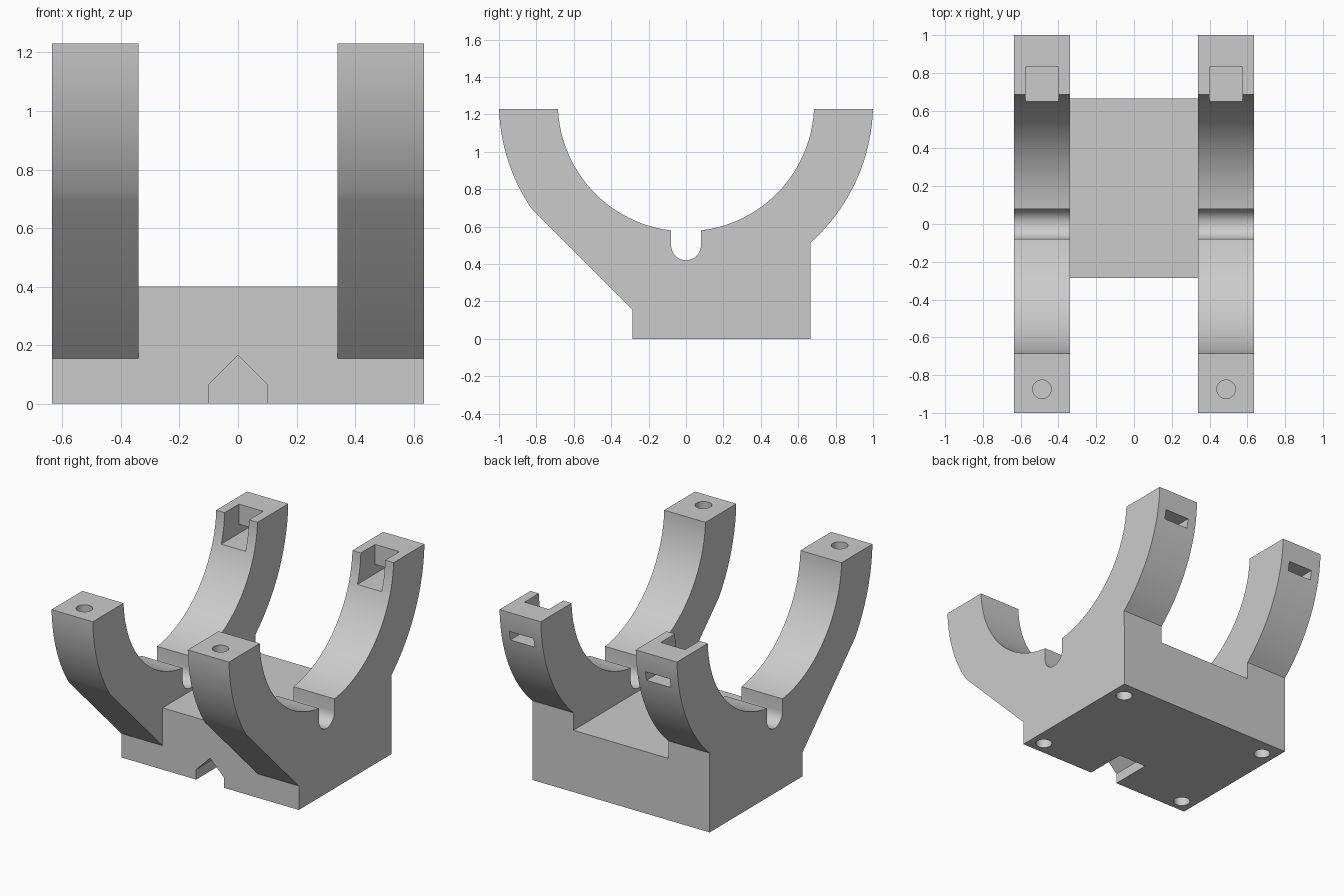
import bpy, bmesh
from math import sin, cos, pi, atan2, sqrt

if "Cube" in bpy.data.objects:
    bpy.data.objects.remove(bpy.data.objects["Cube"], do_unlink=True)

grey = bpy.data.materials.new("plain grey")
grey.use_nodes = True
colour = (0.6, 0.6, 0.6, 1)
grey.diffuse_color = colour
grey.node_tree.nodes["Principled BSDF"].inputs["Base Color"].default_value = colour

TOP, AXIS_Z, R_IN, R_OUT = 1.23, 1.26, 0.685, 1.0
ARM_IN, ARM_OUT = 0.34, 0.635
ARM_MID = (ARM_IN + ARM_OUT) / 2
FRONT, BACK = -0.285, 0.665


def arc(cx, cy, r, a, b, n):
    """Points on an arc from angle a to angle b."""
    return [(cx + r * cos(a + (b - a) * i / n), cy + r * sin(a + (b - a) * i / n))
            for i in range(n + 1)]


def prism(name, profile, axis, lo, hi):
    """Extrude a closed 2D profile along x, y or z."""
    place = {"x": lambda u, v, t: (t, u, v),
             "y": lambda u, v, t: (u, t, v),
             "z": lambda u, v, t: (u, v, t)}[axis]
    bm = bmesh.new()
    ends = [[bm.verts.new(place(u, v, t)) for u, v in profile] for t in (lo, hi)]
    for end in ends:
        bm.faces.new(end)
    n = len(profile)
    for i in range(n):
        j = (i + 1) % n
        bm.faces.new((ends[0][i], ends[0][j], ends[1][j], ends[1][i]))
    bmesh.ops.recalc_face_normals(bm, faces=bm.faces)
    mesh = bpy.data.meshes.new(name)
    bm.to_mesh(mesh)
    bm.free()
    mesh.materials.append(grey)
    obj = bpy.data.objects.new(name, mesh)
    bpy.context.collection.objects.link(obj)
    return obj


def combine(body, other, operation):
    """Apply an exact boolean and discard the second solid."""
    mod = body.modifiers.new("combine", "BOOLEAN")
    mod.operation, mod.solver, mod.object = operation, "EXACT", other
    bpy.context.view_layer.objects.active = body
    bpy.ops.object.modifier_apply(modifier=mod.name)
    bpy.data.objects.remove(other, do_unlink=True)


# Side profile of a cradle arm: base, outer arcs, inner arc and round slot
def on_circle(r, y, z):
    return atan2(z - AXIS_Z, y)


rise = TOP - AXIS_Z
tip_out = atan2(rise, sqrt(R_OUT ** 2 - rise ** 2))
tip_in = atan2(rise, sqrt(R_IN ** 2 - rise ** 2))
slot_w = 0.08
slot_a = atan2(-sqrt(R_IN ** 2 - slot_w ** 2), slot_w)
profile = [(FRONT, 0), (BACK, 0)]
profile += arc(0, AXIS_Z, R_OUT, on_circle(R_OUT, BACK, 0.513), tip_out, 20)
profile += arc(0, AXIS_Z, R_IN, tip_in, slot_a, 32)
profile += arc(0, 0.5, slot_w, 0, -pi, 16)
profile += arc(0, AXIS_Z, R_IN, -pi - slot_a, -pi - tip_in, 32)
profile += arc(0, AXIS_Z, R_OUT, -pi - tip_out, on_circle(R_OUT, -0.823, 0.693), 14)
profile += [(FRONT, 0.155)]

# Base block joined to both arms
cradle = prism("cradle", [(FRONT, 0), (BACK, 0), (BACK, 0.4), (FRONT, 0.4)],
               "x", -ARM_IN, ARM_IN)
for side in (-1, 1):
    lo, hi = sorted((side * ARM_IN, side * ARM_OUT))
    combine(cradle, prism("arm", profile, "x", lo, hi), "UNION")

# Peaked cable notch under the front
combine(cradle, prism("notch", [(-0.1, -0.1), (0.1, -0.1), (0.1, 0.065),
                                (0, 0.165), (-0.1, 0.065)],
                      "y", FRONT - 0.1, -0.015), "DIFFERENCE")

# Latch pocket, open above and inward, with a window through the outer face
latch = [(0.5, 1.04), (1.1, 1.04), (1.1, 1.1), (0.83, 1.1), (0.83, 1.4), (0.5, 1.4)]
for side in (-1, 1):
    mid = side * ARM_MID
    combine(cradle, prism("latch_pocket", latch, "x", mid - 0.087, mid + 0.087),
            "DIFFERENCE")
    # Screw holes in the front tips and in the underside
    holes = [(mid, -0.875, TOP - 0.25, TOP + 0.1)]
    holes += [(side * 0.545, y, -0.1, 0.25) for y in (-0.2, 0.555)]
    for x, y, lo, hi in holes:
        ring = arc(x, y, 0.049, 0, 2 * pi, 32)[:-1]
        combine(cradle, prism("screw_hole", ring, "z", lo, hi), "DIFFERENCE")

bpy.ops.object.select_all(action="DESELECT")
cradle.select_set(True)
bpy.context.view_layer.objects.active = cradle
bpy.ops.object.shade_smooth_by_angle(angle=0.5)
